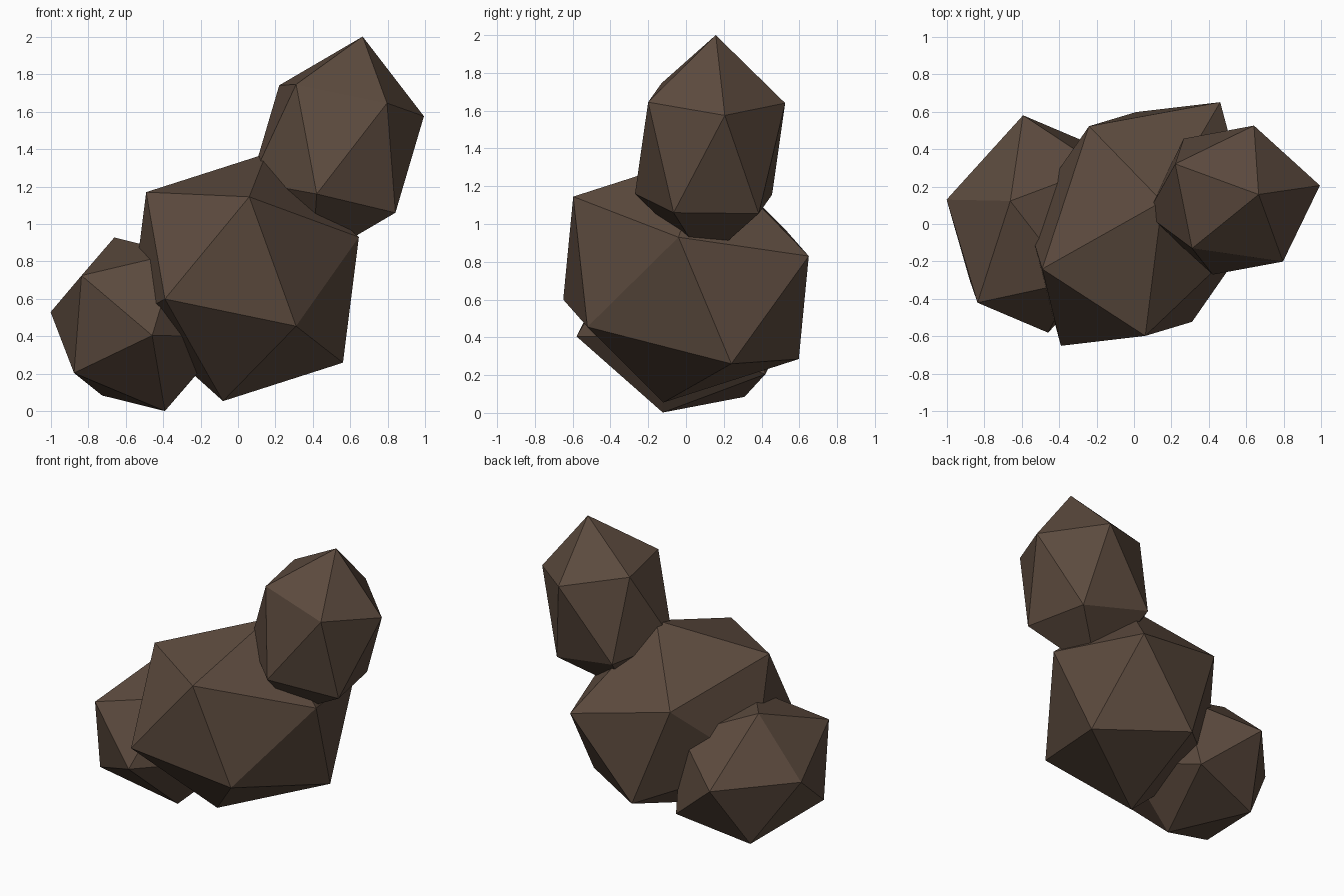
import bpy, bmesh
from mathutils import Vector

if "Cube" in bpy.data.objects:
    bpy.data.objects.remove(bpy.data.objects["Cube"])

brown = bpy.data.materials.new("dark brown rock")
brown.diffuse_color = (0.107, 0.069, 0.048, 1)
brown.use_nodes = True
brown.node_tree.nodes["Principled BSDF"].inputs["Base Color"].default_value = brown.diffuse_color


def boulder(name, centre, corners):
    """Twenty-sided stone: six corners, mirrored through the centre, then hulled."""
    bm = bmesh.new()
    for corner in corners:
        for side in (1, -1):
            bm.verts.new(Vector(corner) * side)
    bmesh.ops.convex_hull(bm, input=bm.verts[:])
    bmesh.ops.recalc_face_normals(bm, faces=bm.faces[:])
    mesh = bpy.data.meshes.new(name)
    bm.to_mesh(mesh)
    bm.free()
    mesh.materials.append(brown)
    obj = bpy.data.objects.new(name, mesh)
    obj.location = centre
    bpy.context.collection.objects.link(obj)
    return obj


# Large middle stone
boulder("middle_boulder", (0.035, 0, 0.715), [
    (-0.525, -0.24, 0.455), (0.115, 0.12, 0.66), (-0.425, -0.65, -0.115),
    (0.61, -0.04, 0.215), (0.025, -0.597, 0.43), (0.275, -0.522, -0.26)])

# Low stone on the left
boulder("low_boulder", (-0.525, 0, 0.465), [
    (-0.135, 0.123, 0.463), (-0.31, -0.42, 0.26), (-0.475, 0.13, 0.065),
    (0.067, -0.58, -0.06), (-0.2, 0.31, -0.38), (-0.35, -0.305, -0.26)])

# Tall stone on the upper right
boulder("upper_boulder", (0.53, 0.1275, 1.40), [
    (0.135, 0.03, 0.60), (0.462, 0.078, 0.175), (0.265, -0.328, 0.245),
    (-0.31, 0.193, 0.34), (-0.22, -0.2575, 0.345), (0.11, 0.3975, 0.24)])
